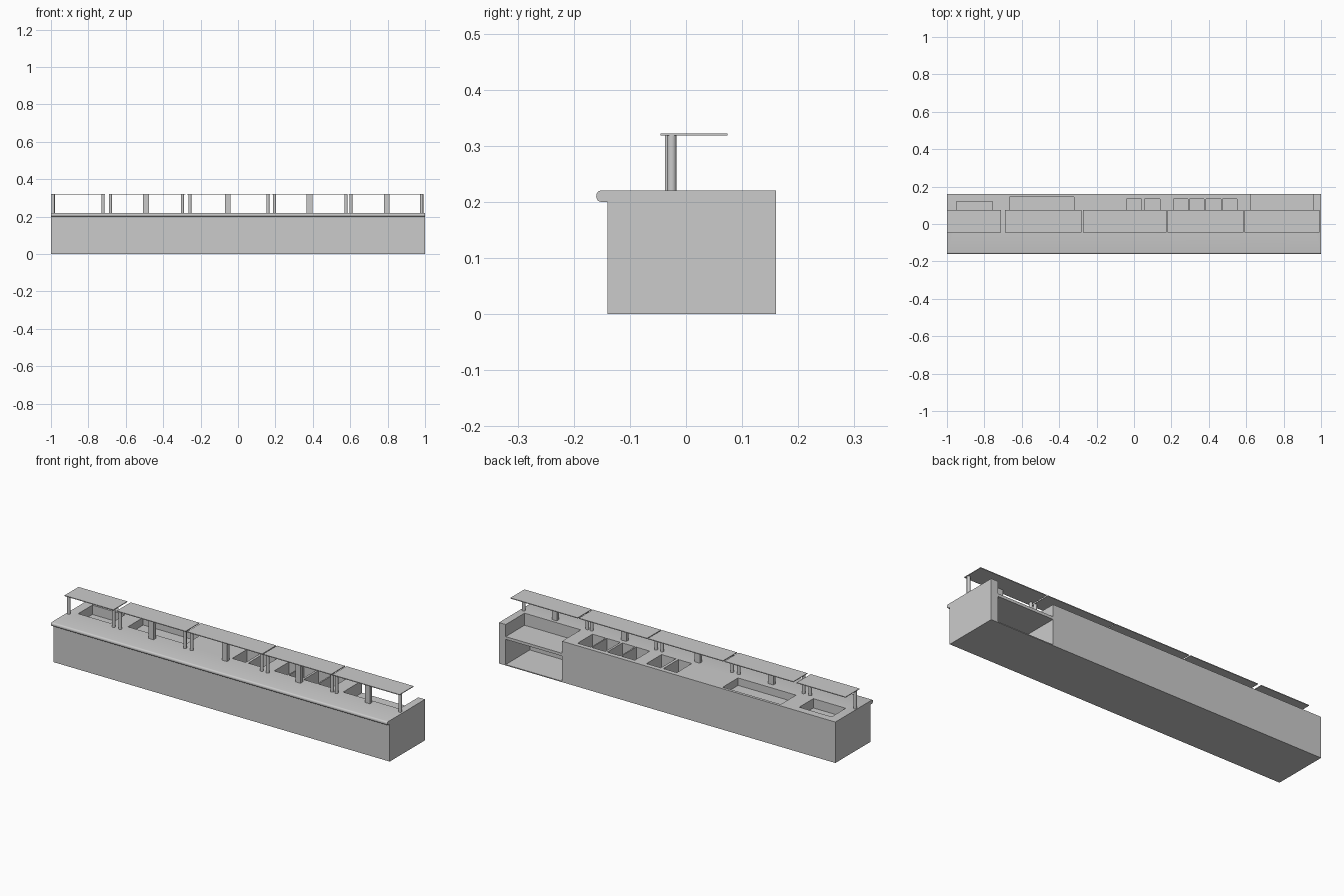
import bpy, bmesh, math
from mathutils import Matrix, Vector

if "Cube" in bpy.data.objects:
    bpy.data.objects.remove(bpy.data.objects["Cube"])


def add_box(bm, x0, x1, y0, y1, z0, z1):
    size = Vector((x1 - x0, y1 - y0, z1 - z0))
    mid = Vector((x0 + x1, y0 + y1, z0 + z1)) / 2
    bmesh.ops.create_cube(bm, size=1, matrix=Matrix.Translation(mid) @ Matrix.Diagonal((*size, 1)))


def finish(name, bm):
    mesh = bpy.data.meshes.new(name)
    bm.to_mesh(mesh)
    bm.free()
    ob = bpy.data.objects.new(name, mesh)
    bpy.context.collection.objects.link(ob)
    return ob


def box(name, *dims):
    bm = bmesh.new()
    add_box(bm, *dims)
    return finish(name, bm)


def activate(ob):
    bpy.ops.object.select_all(action='DESELECT')
    ob.select_set(True)
    bpy.context.view_layer.objects.active = ob


# Counter body: side profile with a rounded nose, extruded along x
profile = [(0.16, 0), (0.16, 0.22)]
for i in range(9):
    a = math.pi / 2 + math.pi / 2 * i / 8 * 2
    profile.append((-0.152 + 0.008 * math.cos(a), 0.21 + 0.01 * math.sin(a)))
profile += [(-0.14, 0.20), (-0.14, 0)]
bm = bmesh.new()
face = bm.faces.new([bm.verts.new((-1, y, z)) for y, z in profile])
ext = bmesh.ops.extrude_face_region(bm, geom=[face])
bmesh.ops.translate(bm, vec=(2, 0, 0), verts=[v for v in ext['geom'] if isinstance(v, bmesh.types.BMVert)])
bmesh.ops.recalc_face_normals(bm, faces=bm.faces)
body = finish("counter_body", bm)

# Recesses: wide trays, small wells, and the open back compartments
bm = bmesh.new()
add_box(bm, -0.95, -0.757, 0.0, 0.12, 0.17, 0.25)
add_box(bm, -0.665, -0.32, 0.015, 0.145, 0.18, 0.25)
for x0, x1 in [(-0.04, 0.04), (0.055, 0.14), (0.21, 0.29), (0.297, 0.373), (0.385, 0.465), (0.472, 0.55)]:
    add_box(bm, x0, x1, 0.008, 0.135, 0.15, 0.25)
add_box(bm, 0.625, 0.96, 0.0, 0.2, 0.155, 0.25)
add_box(bm, 0.625, 0.96, -0.045, 0.2, 0.005, 0.14)
cutter = finish("recess_cutter", bm)
cutter.hide_render = True
mod = body.modifiers.new("recesses", 'BOOLEAN')
mod.operation = 'DIFFERENCE'
mod.solver = 'EXACT'
mod.object = cutter
activate(body)
bpy.ops.object.modifier_apply(modifier=mod.name)
bpy.data.objects.remove(cutter, do_unlink=True)
bpy.ops.object.shade_smooth_by_angle(angle=math.radians(30))

# Overhead serving shelves
for i, (x0, x1) in enumerate([(-1, -0.71), (-0.69, -0.28), (-0.272, 0.175), (0.18, 0.585), (0.592, 0.992)]):
    box(f"overhead_shelf_{i}", x0, x1, -0.045, 0.074, 0.318, 0.322)

# Slim round posts at the shelf ends
for i, x in enumerate([-0.988, -0.721, -0.682, -0.297, -0.257, 0.16, 0.195, 0.578, 0.604, 0.982]):
    bpy.ops.mesh.primitive_cylinder_add(vertices=16, radius=0.0085, depth=0.098, location=(x, -0.0255, 0.269))
    bpy.context.object.name = f"shelf_post_{i}"
    bpy.ops.object.shade_smooth_by_angle(angle=math.radians(30))

# Thick rectangular posts at mid shelf
for i, x in enumerate([-0.492, -0.055, 0.382, 0.795]):
    box(f"middle_post_{i}", x - 0.015, x + 0.015, -0.037, -0.017, 0.22, 0.318)
